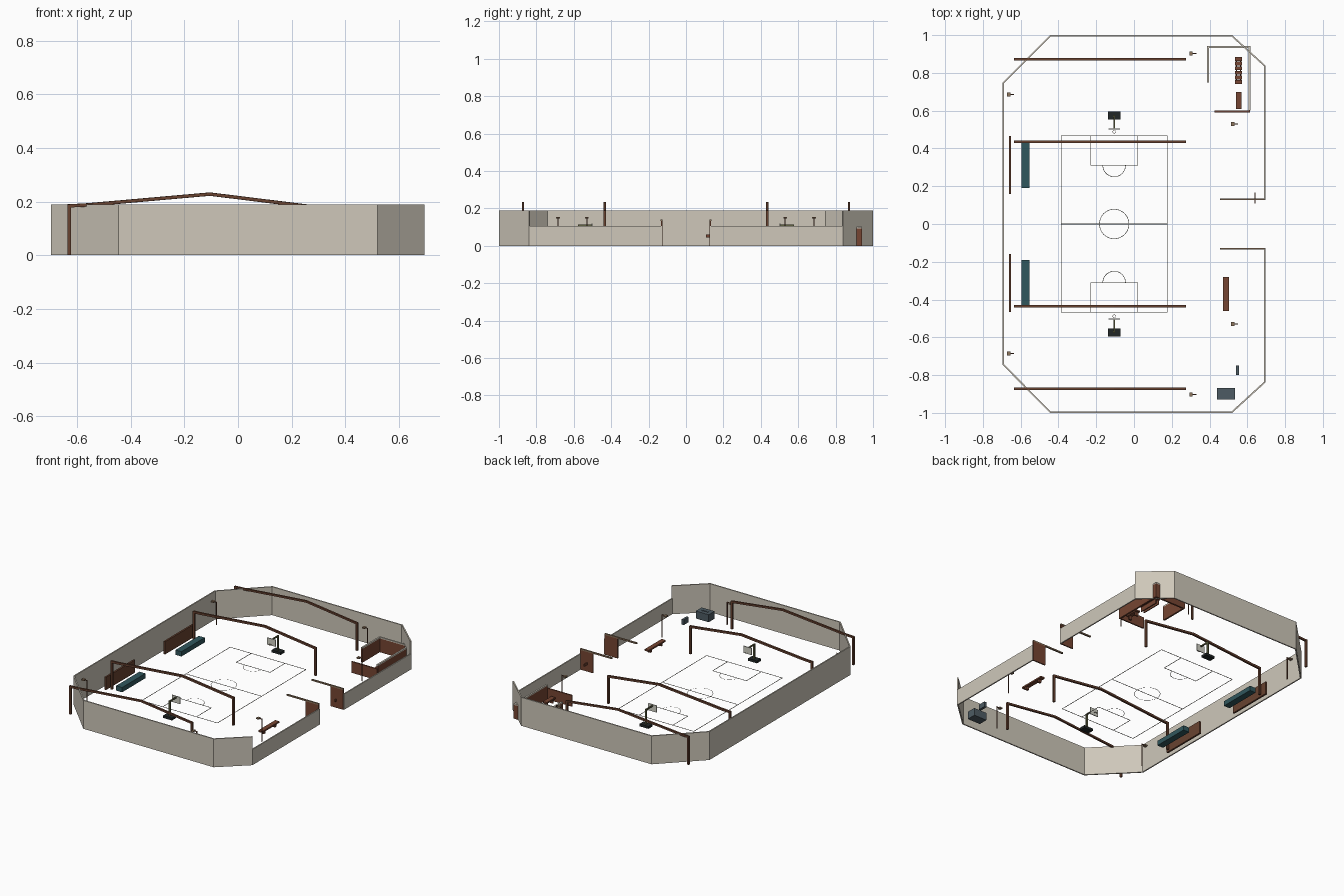
import bpy, bmesh, math
from mathutils import Vector

old = bpy.data.objects.get("Cube")
if old:
    bpy.data.objects.remove(old)


def material(name, r, g, b):
    m = bpy.data.materials.new(name)
    m.use_nodes = True
    m.diffuse_color = (r, g, b, 1)
    m.node_tree.nodes["Principled BSDF"].inputs["Base Color"].default_value = (r, g, b, 1)
    return m


CONCRETE = material("warm concrete", 0.62, 0.575, 0.49)
BROWN = material("rust brown", 0.18, 0.06, 0.032)
WOOD = material("dark timber", 0.14, 0.055, 0.03)
TEAL = material("dark teal", 0.03, 0.095, 0.11)
BLACK = material("black rubber", 0.015, 0.02, 0.02)
OLIVE = material("olive metal", 0.12, 0.125, 0.055)
WHITE = material("board white", 0.65, 0.65, 0.57)
LINE = material("line grey", 0.42, 0.41, 0.36)
SLATE = material("slate blue", 0.075, 0.105, 0.125)
TAN = material("tan timber", 0.27, 0.18, 0.11)


def finish(name, bm, mat):
    mesh = bpy.data.meshes.new(name)
    bm.to_mesh(mesh)
    bm.free()
    mesh.materials.append(mat)
    ob = bpy.data.objects.new(name, mesh)
    bpy.context.scene.collection.objects.link(ob)
    return ob


def add_box(bm, x, y, z):
    """Box from three (low, high) ranges."""
    v = bmesh.ops.create_cube(bm, size=1)["verts"]
    for p in v:
        p.co = Vector([(a + b) / 2 + c * (b - a) for (a, b), c in zip((x, y, z), p.co)])


def boxes(name, mat, *items):
    bm = bmesh.new()
    for item in items:
        add_box(bm, *item)
    return finish(name, bm, mat)


def ribbon(name, mat, points, height, thick):
    """Upright wall along a ground path, thickened to its left."""
    bm = bmesh.new()
    low = [bm.verts.new((x, y, 0)) for x, y in points]
    top = [bm.verts.new((x, y, height)) for x, y in points]
    for i in range(len(points) - 1):
        bm.faces.new((low[i], low[i + 1], top[i + 1], top[i]))
    ob = finish(name, bm, mat)
    mod = ob.modifiers.new("thickness", "SOLIDIFY")
    mod.thickness, mod.offset, mod.use_even_offset = thick, -1, True


# Enclosing walls
ribbon("tall_wall", CONCRETE, [(0.695, 0.84), (0.52, 1), (-0.445, 1), (-0.697, 0.748),
       (-0.697, -0.745), (-0.445, -1), (0.52, -1), (0.695, -0.84)], 0.19, 0.008)
ribbon("low_wall_front", CONCRETE, [(0.695, -0.84), (0.695, -0.128)], 0.105, 0.008)
ribbon("low_wall_back", CONCRETE, [(0.695, 0.128), (0.695, 0.84)], 0.105, 0.008)


# Roof arches: a bent square bar in the x-z plane
def arch(name, y, w):
    path = [(-0.629, 0), (-0.629, 0.184), (-0.57, 0.187), (-0.105, 0.228),
            (0.235, 0.186), (0.27, 0.182), (0.27, 0)]
    bm = bmesh.new()
    rings = []
    for i, (x, z) in enumerate(path):
        p = Vector((x, z))
        a = (p - Vector(path[i - 1])).normalized() if i else Vector((0, 1))
        b = (Vector(path[i + 1]) - p).normalized() if i < len(path) - 1 else Vector((0, -1))
        t = (a + b).normalized()
        n = Vector((-t.y, t.x)) * (w / 2 / max(t.dot(a), 0.3))
        rings.append([bm.verts.new((x + s * n.x, y + d * w / 2, z + s * n.y))
                      for s, d in ((1, 1), (1, -1), (-1, -1), (-1, 1))])
    for r, q in zip(rings, rings[1:]):
        for k in range(4):
            bm.faces.new((r[k], r[k - 1], q[k - 1], q[k]))
    bm.faces.new(rings[0])
    bm.faces.new(rings[-1][::-1])
    bmesh.ops.recalc_face_normals(bm, faces=bm.faces)
    finish(name, bm, WOOD)


for side, s in (("back", 1), ("front", -1)):
    arch(side + "_outer_arch", s * 0.872, 0.012)
    arch(side + "_inner_arch", s * 0.435, 0.013)


def span(s, a, b):
    return tuple(sorted((s * a, s * b)))


# Furniture repeated at both ends
for side, s in (("back", 1), ("front", -1)):
    boxes(side + "_screen", WOOD, ((-0.662, -0.65), span(s, 0.158, 0.467), (0, 0.085)))
    boxes(side + "_team_bench", TEAL, ((-0.596, -0.552), span(s, 0.19, 0.437), (0, 0.032)))

    # Hoop stand
    boxes(side + "_hoop_base", BLACK, ((-0.138, -0.072), span(s, 0.553, 0.595), (0, 0.016)))
    boxes(side + "_hoop_post", OLIVE,
          ((-0.11, -0.1), span(s, 0.567, 0.577), (0.016, 0.115)),
          ((-0.109, -0.101), span(s, 0.505, 0.567), (0.107, 0.115)))
    boxes(side + "_backboard", WHITE, ((-0.136, -0.074), span(s, 0.5, 0.505), (0.074, 0.12)))
    bpy.ops.mesh.primitive_torus_add(major_radius=0.008, minor_radius=0.001, major_segments=12,
                                     minor_segments=4, location=(-0.105, s * 0.488, 0.085))
    bpy.ops.object.shade_smooth()
    rim = bpy.context.object
    rim.name = side + "_hoop_rim"
    rim.data.materials.append(TAN)

    # Lamps on thin posts with a short arm
    for place, x, y in (("left", 0.525, 0.53), ("middle", 0.305, 0.903), ("right", -0.66, 0.685)):
        y *= s
        boxes(f"{side}_{place}_lamp", WOOD,
              ((x + 0.02, x + 0.025), (y - 0.0025, y + 0.0025), (0, 0.153)),
              ((x + 0.006, x + 0.02), (y - 0.002, y + 0.002), (0.148, 0.153)))
        boxes(f"{side}_{place}_lamp_head", TAN,
              ((x - 0.012, x + 0.006), (y - 0.01, y + 0.01), (0.145, 0.154)))

    # Gate panel and overhead bar
    boxes(side + "_gate_panel", BROWN, ((0.595, 0.69), span(s, 0.126, 0.134), (0, 0.132)))
    boxes(side + "_gate_bar", TAN, ((0.455, 0.69), span(s, 0.126, 0.136), (0.132, 0.141)))
boxes("gate_handle", BROWN, ((0.637, 0.642), (0.108, 0.168), (0.045, 0.06)))

# Corner booth with pale capping
plan = [((0.387, 0.398), (0.75, 0.931)), ((0.387, 0.616), (0.931, 0.942)),
        ((0.605, 0.616), (0.6, 0.931))]
boxes("booth_walls", BROWN, *[(x, y, (0, 0.092)) for x, y in plan])
boxes("booth_capping", CONCRETE, *[(x, y, (0.092, 0.1)) for x, y in plan])
boxes("booth_front", BROWN, ((0.425, 0.614), (0.591, 0.6), (0, 0.075)))
boxes("booth_bench", BROWN, ((0.54, 0.57), (0.61, 0.7), (0.025, 0.035)),
      ((0.545, 0.565), (0.62, 0.63), (0, 0.025)), ((0.545, 0.565), (0.68, 0.69), (0, 0.025)))
boxes("booth_slats", BROWN,
      *[((0.535, 0.572), (y, y + 0.02), (0.03, 0.038)) for y in [0.742 + i * 0.0243 for i in range(6)]],
      ((0.54, 0.546), (0.742, 0.88), (0, 0.03)), ((0.561, 0.567), (0.742, 0.88), (0, 0.03)))

# Side bench, cabinet and bin
boxes("side_bench", BROWN, ((0.472, 0.502), (-0.46, -0.28), (0.018, 0.028)),
      ((0.477, 0.497), (-0.435, -0.42), (0, 0.018)), ((0.477, 0.497), (-0.32, -0.305), (0, 0.018)))
boxes("cabinet", SLATE, ((0.44, 0.535), (-0.93, -0.868), (0, 0.05)))
bm = bmesh.new()
for i in range(3):
    v = bmesh.ops.create_cone(bm, cap_ends=True, segments=16, radius1=0.008, radius2=0.008, depth=0.004)["verts"]
    bmesh.ops.translate(bm, verts=v, vec=(0.47 + i * 0.018, -0.9, 0.051))
finish("cabinet_burners", bm, SLATE)
boxes("small_bin", SLATE, ((0.54, 0.556), (-0.8, -0.748), (0, 0.035)))

# Court markings
W, H, CX = 0.0015, 0.002, -0.105


def stripe_x(x0, x1, y):
    return ((x0, x1), (y - W, y + W), (0, H))


def stripe_y(x, y0, y1):
    return ((x - W, x + W), tuple(sorted((y0, y1))), (0, H))


marks = [stripe_x(-0.385, 0.175, 0), stripe_y(-0.385, -0.468, 0.468), stripe_y(0.175, -0.468, 0.468)]
for s in (1, -1):
    marks += [stripe_x(-0.385, 0.175, s * 0.468), stripe_x(-0.23, 0.02, s * 0.31),
              stripe_y(-0.23, s * 0.31, s * 0.468), stripe_y(0.02, s * 0.31, s * 0.468)]
boxes("court_lines", LINE, *marks)


def arc(name, cy, r, start, sweep, n):
    bm = bmesh.new()
    pairs = []
    for i in range(n + 1):
        a = start + sweep * i / n
        pairs.append([bm.verts.new((CX + k * math.cos(a), cy + k * math.sin(a), H)) for k in (r - W, r + W)])
    for p, q in zip(pairs, pairs[1:]):
        bm.faces.new((p[0], p[1], q[1], q[0]))
    finish(name, bm, LINE)


arc("centre_circle", 0, 0.078, 0, 2 * math.pi, 40)
arc("back_arc", 0.31, 0.06, math.pi, math.pi, 20)
arc("front_arc", -0.31, 0.06, 0, math.pi, 20)
